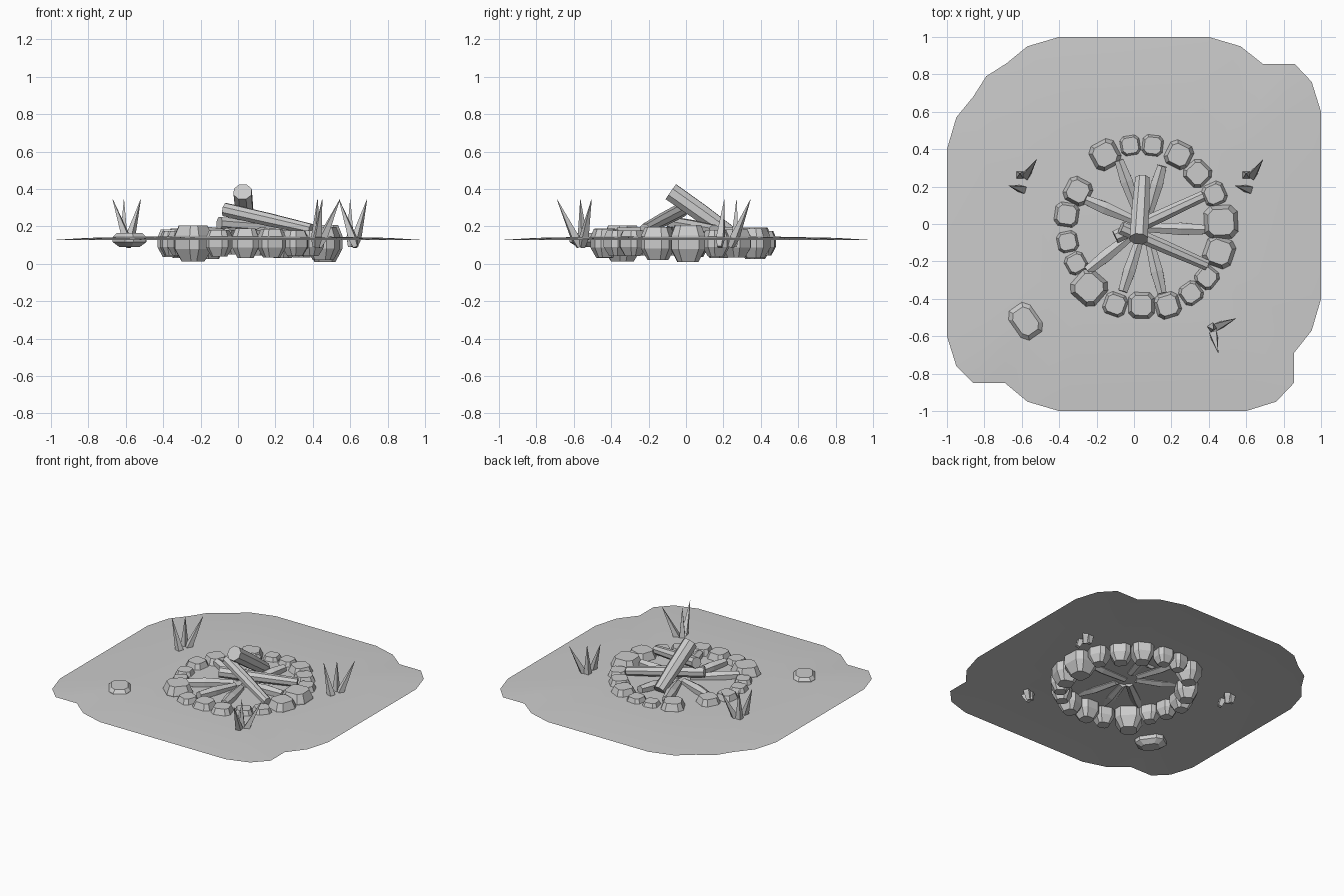
import bpy, bmesh, math
from mathutils import Vector, Matrix

if "Cube" in bpy.data.objects:
    bpy.data.objects.remove(bpy.data.objects["Cube"])

grey = bpy.data.materials.new("plain_grey")
grey.use_nodes = True
grey.diffuse_color = (0.6, 0.6, 0.6, 1)
grey.node_tree.nodes["Principled BSDF"].inputs["Base Color"].default_value = grey.diffuse_color


def loft(name, rings, smooth=False):
    """Skin a stack of equal-length rings and cap both ends."""
    bm = bmesh.new()
    loops = [[bm.verts.new(p) for p in ring] for ring in rings]
    n = len(loops[0])
    for low, high in zip(loops, loops[1:]):
        for i in range(n):
            j = (i + 1) % n
            bm.faces.new((low[i], low[j], high[j], high[i]))
    bm.faces.new(loops[0][::-1])
    bm.faces.new(loops[-1])
    return finish(name, bm, smooth)


def finish(name, bm, smooth=False):
    bmesh.ops.recalc_face_normals(bm, faces=bm.faces)
    for f in bm.faces:
        f.smooth = smooth
    mesh = bpy.data.meshes.new(name)
    bm.to_mesh(mesh)
    bm.free()
    mesh.materials.append(grey)
    obj = bpy.data.objects.new(name, mesh)
    bpy.context.collection.objects.link(obj)
    return obj


def stone(name, x, y, sx, sy, angle, z0, z1):
    """Chamfered block, tapered strongly below and lightly above."""
    turn = Matrix.Rotation(angle, 3, "Z")
    outline = [(1, -.6), (1, .6), (.6, 1), (-.6, 1), (-1, .6), (-1, -.6), (-.6, -1), (.6, -1)]
    rings = []
    for t, s in ((0, .6), (.35, 1), (.72, 1), (1, .76)):
        z = z0 + (z1 - z0) * t
        rings.append([turn @ Vector((u * sx / 2 * s, v * sy / 2 * s, 0)) + Vector((x, y, z))
                      for u, v in outline])
    return loft(name, rings)


def spindle(name, start, end, profile, sides):
    """Straight faceted bar with a radius at each fraction of its length."""
    a, b = Vector(start), Vector(end)
    turn = (b - a).to_track_quat("Z", "Y")
    angles = [math.tau * (i + .5) / sides for i in range(sides)]
    rings = [[a.lerp(b, t) + turn @ Vector((r * math.cos(k), r * math.sin(k), 0)) for k in angles]
             for t, r in profile]
    return loft(name, rings)


# Ground sheet: ragged outline, gently falling toward the rim
outline = [(-.4, 1), (.4, 1), (.57, .95), (.69, .855), (.86, .855), (.95, .76), (1, .6),
           (1, -.4), (.95, -.57), (.855, -.69), (.855, -.85), (.76, -.95), (.6, -1),
           (-.4, -1), (-.57, -.95), (-.69, -.85), (-.86, -.85), (-.95, -.76), (-1, -.6),
           (-1, .4), (-.95, .57), (-.86, .68), (-.79, .79), (-.68, .86), (-.57, .95)]
bm = bmesh.new()
rings = [[bm.verts.new((x * s, y * s, z)) for x, y in outline]
         for s, z in ((1, .127), (.8, .139), (.5, .145))]
n = len(outline)
for outer, inner in zip(rings, rings[1:]):
    for i in range(n):
        j = (i + 1) % n
        bm.faces.new((outer[i], inner[i], inner[j], outer[j]))
bm.faces.new(rings[-1])
ground = finish("ground", bm, True)
for p in ground.data.polygons:
    if p.normal.z < 0:
        ground.data.flip_normals()
        break

# Ring of stones: x, y, size
ring = [(-.02, .42, .11), (.1, .42, .115), (.24, .37, .14), (.34, .27, .135), (.43, .16, .125),
        (.465, .01, .18), (.455, -.15, .16), (.39, -.285, .12), (.305, -.37, .12),
        (.18, -.435, .135), (.04, -.435, .14), (-.1, -.43, .125), (-.24, -.34, .175),
        (-.31, -.21, .115), (-.355, -.095, .115), (-.36, .05, .13), (-.3, .175, .14),
        (-.155, .37, .15)]
for i, (x, y, s) in enumerate(ring):
    angle = math.atan2(y + .01, x - .05)
    half = .5 * s
    stone(f"ring_stone_{i + 1}", x, y, s, s, angle, .112 - half * 1.15, .118 + half)

# Loose rock lying on the ground
stone("loose_rock", -.58, -.52, .14, .19, math.radians(35), .09, .165)

# Low logs radiating around the middle
low_logs = [((-.08, .34), (.02, .06)), ((.15, .31), (.08, .06)), ((.38, -.03), (.06, -.02)),
            ((-.26, .13), (0, .02)), ((-.25, -.25), (0, -.05)), ((-.06, -.36), (.03, -.08)),
            ((.15, -.37), (.08, -.08))]
for i, (outer, inner) in enumerate(low_logs):
    spindle(f"low_log_{i + 1}", (*outer, .165), (*inner, .15),
            ((0, .028), (.4, .038), (1, .026)), 6)

# Stacked logs leaning over the low ones
for name, start, end, r in (
        ("left_leaning_log", (-.1, -.07, .215), (.37, .15, .18), .038),
        ("front_leaning_log", (-.07, -.02, .29), (.39, -.22, .185), .038),
        ("top_log", (.025, -.08, .385), (.045, .24, .16), .052)):
    spindle(name, start, end, ((0, r), (.5, r * .97), (1, r * .8)), 8)

# Grass tufts: base and tip of each blade
tuft = [(.01, .02, .08, .125), (.02, -.04, -.07, -.015), (-.01, .04, -.01, .05)]
blades = [(cx + a, .22 + b, cx + c, .22 + d) for cx in (-.6, .61) for a, b, c, d in tuft]
blades += [(.43, -.555, .545, -.505), (.42, -.57, .45, -.69), (.415, -.55, .425, -.565)]
for i, (x, y, tx, ty) in enumerate(blades):
    spindle(f"grass_blade_{i + 1}", (x, y, .09), (tx, ty, .345),
            ((0, .017), (.2, .027), (1, .001)), 4)
